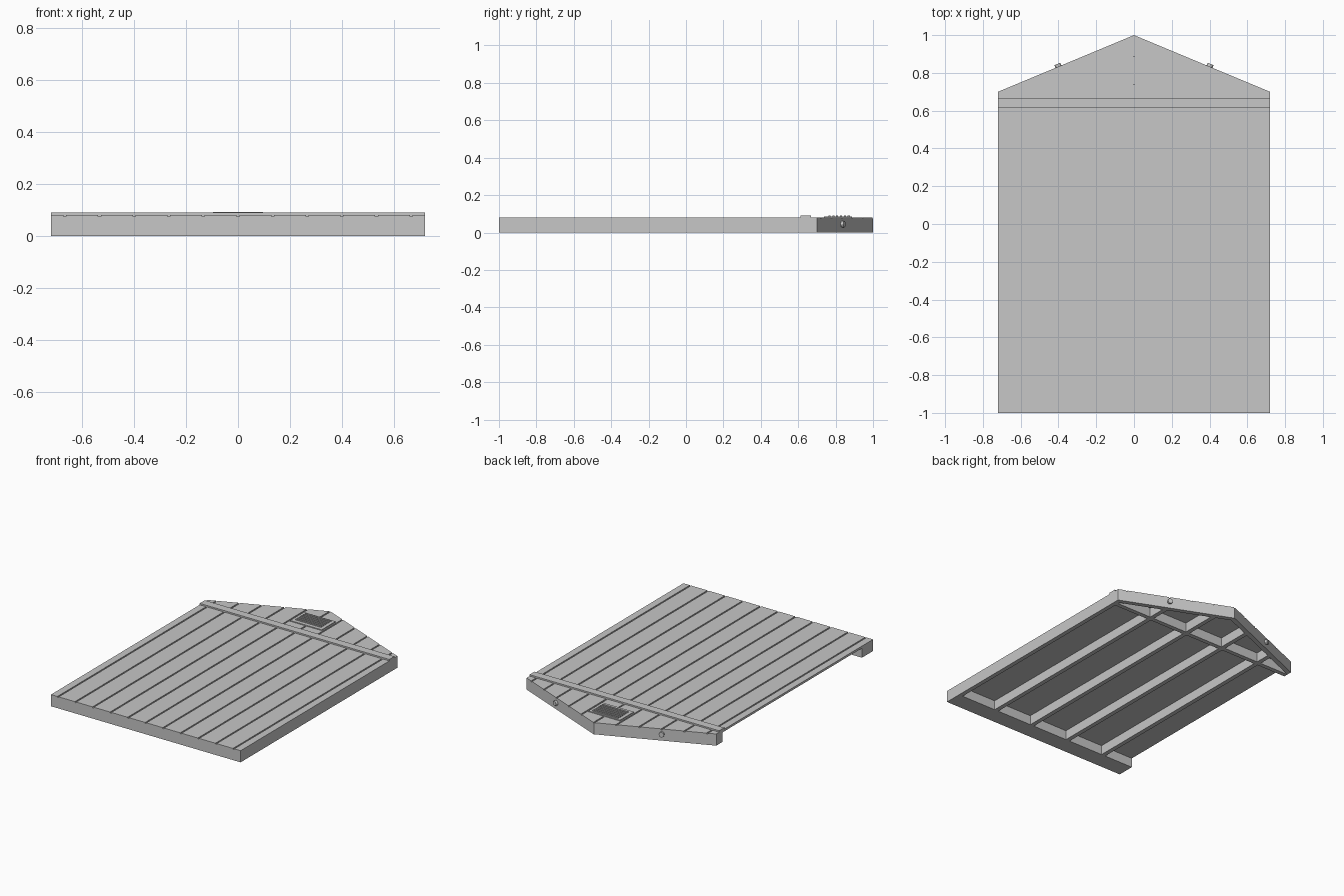
import bpy, bmesh, math
from mathutils import Vector

if "Cube" in bpy.data.objects:
    bpy.data.objects.remove(bpy.data.objects["Cube"])

W, PEAK, EAVE = 0.72, 1.0, 0.70      # half width, gable peak and eave positions
BACK, FACE, TRIM = 0.065, 0.08, 0.09  # back of boards, face of boards, top of trim
SLOPE = (PEAK - EAVE) / W
LUMBER = 0.03                         # thickness of studs, top plate and rafters

grey = bpy.data.materials.new("plain_grey")
grey.diffuse_color = (0.57, 0.57, 0.57, 1)
grey.use_nodes = True
grey.node_tree.nodes["Principled BSDF"].inputs["Base Color"].default_value = grey.diffuse_color


def roof(x):
    return PEAK - SLOPE * abs(x)


def finish(name, bm):
    bmesh.ops.recalc_face_normals(bm, faces=bm.faces)
    mesh = bpy.data.meshes.new(name)
    bm.to_mesh(mesh)
    bm.free()
    mesh.materials.append(grey)
    obj = bpy.data.objects.new(name, mesh)
    bpy.context.collection.objects.link(obj)
    return obj


def prism(name, outline, move):
    """Closed solid from a planar outline pushed along a vector."""
    bm = bmesh.new()
    face = bm.faces.new([bm.verts.new(p) for p in outline])
    new = bmesh.ops.extrude_face_region(bm, geom=[face])["geom"]
    verts = [v for v in new if isinstance(v, bmesh.types.BMVert)]
    bmesh.ops.translate(bm, verts=verts, vec=move)
    return finish(name, bm)


def slab(name, points, z0, z1):
    return prism(name, [(x, y, z0) for x, y in points], (0, 0, z1 - z0))


def box(name, x0, x1, y0, y1, z0, z1):
    return slab(name, [(x0, y0), (x1, y0), (x1, y1), (x0, y1)], z0, z1)


# Siding with square grooves: notched profile, pushed along the wall, trimmed to the gable
profile = [(-W, FACE)]
for i in range(-5, 6):
    gx = i * 0.1333
    profile += [(gx - 0.005, FACE), (gx - 0.005, FACE - 0.006),
                (gx + 0.005, FACE - 0.006), (gx + 0.005, FACE)]
profile += [(W, FACE), (W, BACK), (-W, BACK)]
siding = prism("siding", [(x, -1, z) for x, z in profile], (0, 2, 0))
bm = bmesh.new()
bm.from_mesh(siding.data)
for side in (-1, 1):
    bmesh.ops.bisect_plane(bm, geom=bm.verts[:] + bm.edges[:] + bm.faces[:],
                           plane_co=(0, PEAK, 0), plane_no=(side * SLOPE, 1, 0),
                           clear_outer=True)
    bmesh.ops.holes_fill(bm, edges=[e for e in bm.edges if e.is_boundary])
bm.to_mesh(siding.data)
bm.free()

# Frame: plates, and studs running up under the rafters
box("bottom_plate", -W, W, -1, -0.88, 0, BACK)
box("top_plate", -W, W, 0.665 - LUMBER, 0.665, 0, BACK)
for i in range(5):
    x1 = W - 0.297 * i
    x0 = x1 - LUMBER
    slab("stud", [(x0, -0.88), (x1, -0.88), (x1, roof(x1) - 0.03),
                  (x0, roof(x0) - 0.03)], 0, BACK)

# Rafters with a bolt head on each
for side in (-1, 1):
    slab("rafter", [(0, PEAK), (side * W, EAVE), (side * W, EAVE - 0.035),
                    (0, PEAK - 0.035)], 0, BACK)
    out = Vector((side * SLOPE, 1, 0)).normalized()
    bm = bmesh.new()
    bmesh.ops.create_cone(bm, cap_ends=True, segments=12, radius1=0.017,
                          radius2=0.017, depth=0.03)
    bolt = finish("bolt", bm)
    bolt.rotation_euler = out.to_track_quat('Z', 'Y').to_euler()
    bolt.location = (side * 0.40, roof(0.40), 0.045)

# Trim board across the face
box("trim_board", -W, W, 0.613, 0.668, FACE - 0.008, TRIM)

# Louvred vent: thin backing plate and raised slats
box("vent_plate", -0.12, 0.12, 0.737, 0.887, FACE - 0.008, 0.086)
for i in range(6):
    y = 0.762 + i * 0.0205
    box("vent_slat", -0.097, 0.097, y, y + 0.011, 0.084, 0.092)
